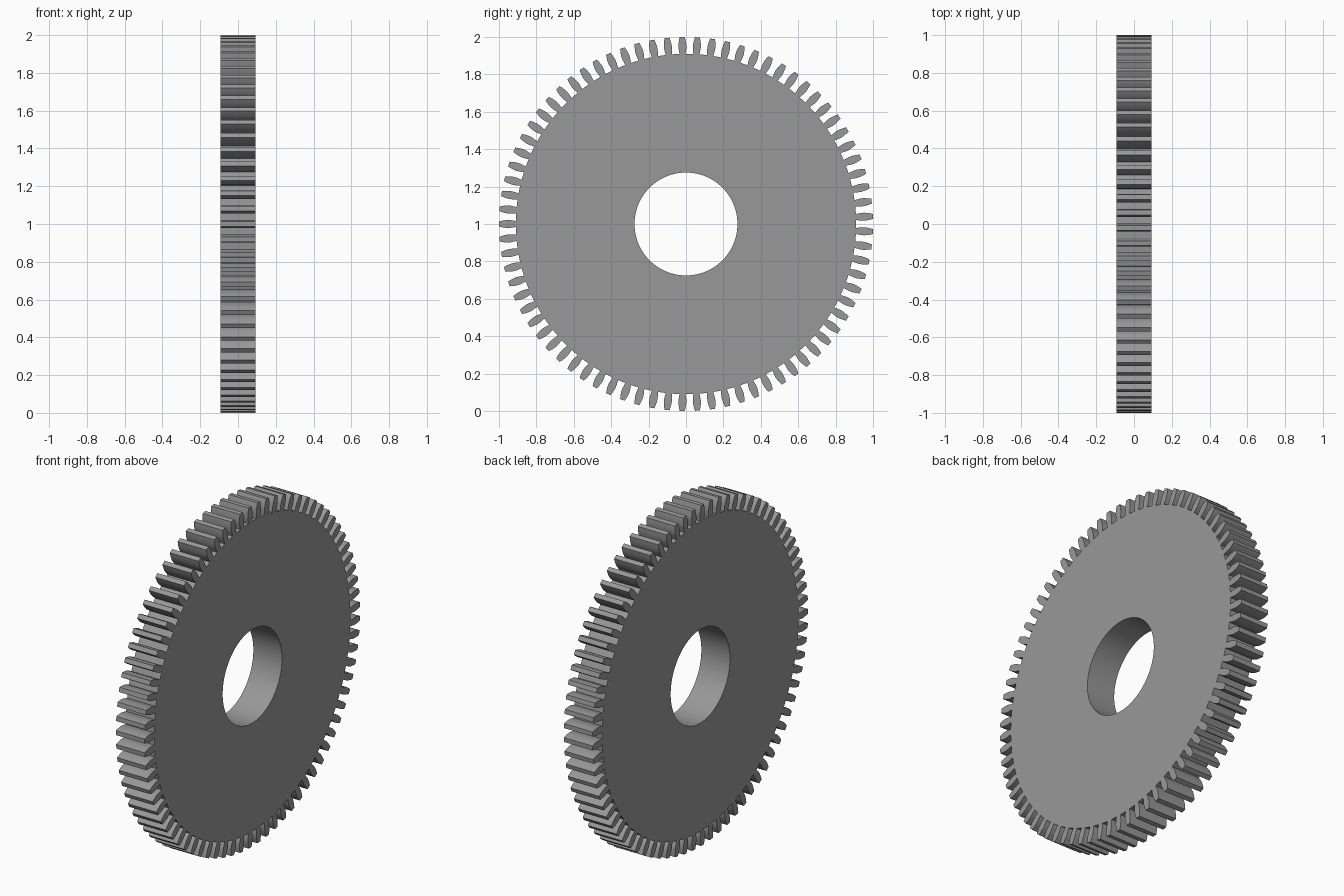
import bpy, bmesh
from math import sin, cos, pi

cube = bpy.data.objects.get("Cube")
if cube:
    bpy.data.objects.remove(cube)

TEETH = 77
HALF_THICKNESS = 0.093
BORE_RADIUS = 0.275
ROOT_RADIUS = 0.91
PITCH = 2 * pi / TEETH
# Tooth flank from root to tip: radius, half width
FLANK = [(ROOT_RADIUS, 0.0165), (0.925, 0.0185), (0.94, 0.021), (0.955, 0.0215),
         (0.97, 0.0198), (0.985, 0.017), (1.0, 0.013)]

bm = bmesh.new()


def pair(radius, angle):
    """Matching vertices on both faces of the wheel."""
    y, z = radius * cos(angle), 1 + radius * sin(angle)
    return [bm.verts.new((x, y, z)) for x in (HALF_THICKNESS, -HALF_THICKNESS)]


def caps(outline):
    bm.faces.new([p[0] for p in outline])
    bm.faces.new([p[1] for p in reversed(outline)])


def walls(path):
    for a, b in zip(path, path[1:]):
        bm.faces.new((a[0], a[1], b[1], b[0]))


# Tooth outlines, with a tooth gap on the +y axis
teeth, bore = [], []
for i in range(TEETH):
    mid = (i + 0.5) * PITCH
    side_a = [pair(r, mid - w / r) for r, w in FLANK]
    side_b = [pair(r, mid + w / r) for r, w in reversed(FLANK)]
    teeth.append(side_a + side_b)
    root = FLANK[0][1] / ROOT_RADIUS
    bore.append([pair(BORE_RADIUS, mid - root), pair(BORE_RADIUS, mid + root)])

# Teeth, root lands, disc and bore
for i, tooth in enumerate(teeth):
    j = (i + 1) % TEETH
    caps(tooth)
    walls(tooth)
    walls([tooth[-1], teeth[j][0]])
    caps([bore[i][0], tooth[0], tooth[-1], bore[i][1]])
    caps([bore[i][1], tooth[-1], teeth[j][0], bore[j][0]])
    walls([bore[j][0], bore[i][1], bore[i][0]])

bmesh.ops.recalc_face_normals(bm, faces=bm.faces)
mesh = bpy.data.meshes.new("gear_wheel")
bm.to_mesh(mesh)
bm.free()

# Dark grey metal
steel = bpy.data.materials.new("dark_steel")
steel.use_nodes = True
steel.diffuse_color = (0.315, 0.315, 0.315, 1)
steel.node_tree.nodes["Principled BSDF"].inputs["Base Color"].default_value = steel.diffuse_color
mesh.materials.append(steel)

gear = bpy.data.objects.new("gear_wheel", mesh)
bpy.context.collection.objects.link(gear)
bpy.context.view_layer.objects.active = gear
gear.select_set(True)
bpy.ops.object.shade_smooth_by_angle()
